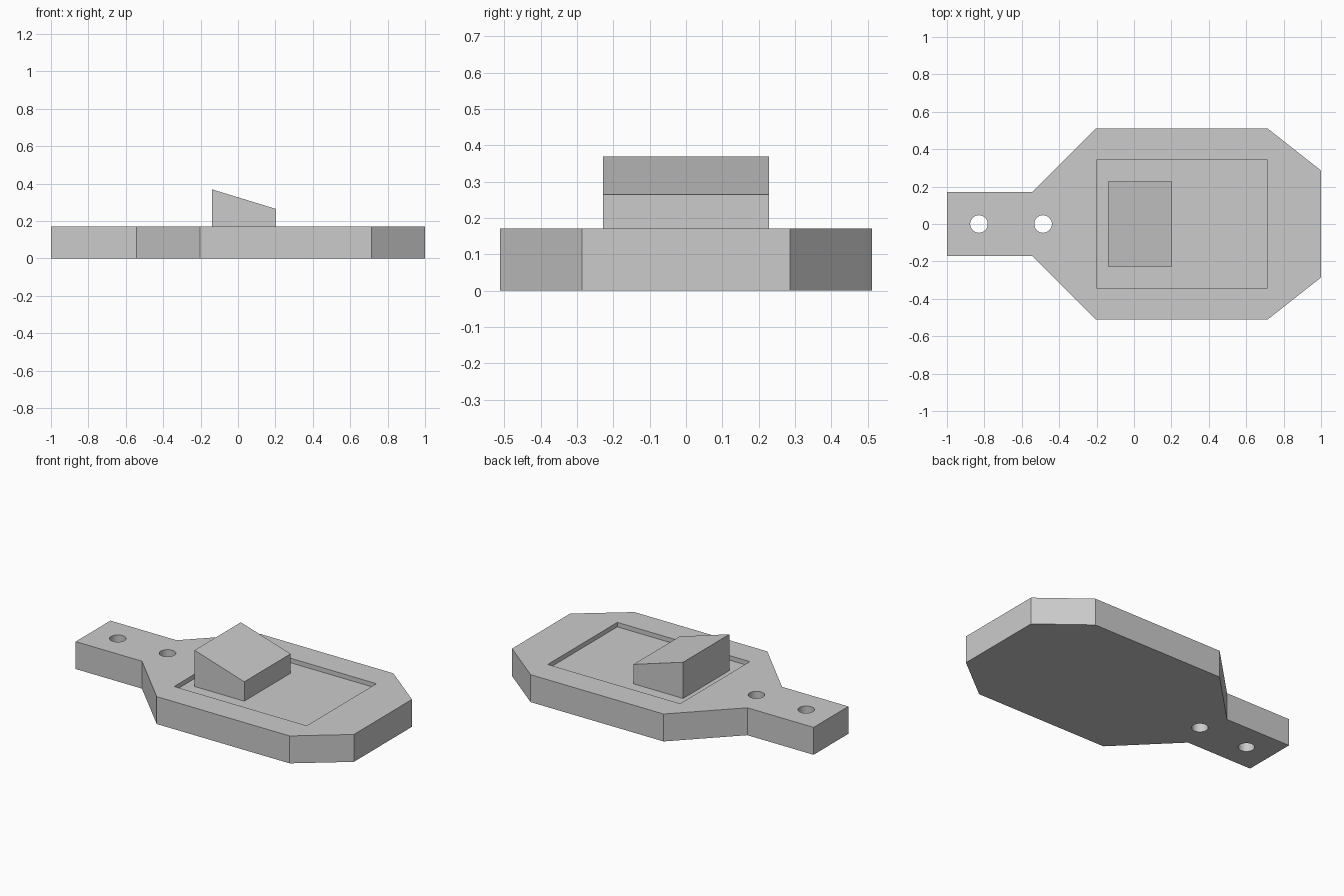
import bpy, bmesh, math

if "Cube" in bpy.data.objects:
    bpy.data.objects.remove(bpy.data.objects["Cube"], do_unlink=True)

grey = bpy.data.materials.new("light grey")
grey.use_nodes = True
grey.diffuse_color = (0.6, 0.6, 0.6, 1)
grey.node_tree.nodes["Principled BSDF"].inputs["Base Color"].default_value = (0.6, 0.6, 0.6, 1)

TOP = 0.171
FLOOR = 0.143


def prism(name, profile, axis, start, end):
    """Extrude a 2D profile along 'z' (profile in xy) or 'y' (profile in xz)."""
    bm = bmesh.new()
    place = (lambda a, b: (a, b, start)) if axis == "z" else (lambda a, b: (a, start, b))
    face = bm.faces.new([bm.verts.new(place(a, b)) for a, b in profile])
    new = bmesh.ops.extrude_face_region(bm, geom=[face])["geom"]
    for v in new:
        if isinstance(v, bmesh.types.BMVert):
            v.co[2 if axis == "z" else 1] = end
    bmesh.ops.recalc_face_normals(bm, faces=bm.faces)
    mesh = bpy.data.meshes.new(name)
    bm.to_mesh(mesh)
    bm.free()
    mesh.materials.append(grey)
    obj = bpy.data.objects.new(name, mesh)
    bpy.context.collection.objects.link(obj)
    return obj


def cut(target, cutter):
    cutter.hide_render = True
    bpy.context.view_layer.objects.active = target
    mod = target.modifiers.new("cut", "BOOLEAN")
    mod.operation, mod.solver, mod.object = "DIFFERENCE", "EXACT", cutter
    bpy.ops.object.modifier_apply(modifier=mod.name)
    bpy.data.objects.remove(cutter, do_unlink=True)


# Plate with a narrow tab, mirrored about the x axis
half = [(-1, 0.171), (-0.543, 0.171), (-0.203, 0.511), (0.714, 0.511), (1, 0.286)]
outline = half + [(x, -y) for x, y in reversed(half)]
plate = prism("base_plate", outline, "z", 0, TOP)

# Shallow rectangular recess
cut(plate, prism("recess_cutter",
                 [(-0.2, -0.343), (0.714, -0.343), (0.714, 0.343), (-0.2, 0.343)],
                 "z", FLOOR, TOP + 0.1))

# Two mounting holes through the tab
for x in (-0.829, -0.486):
    circle = [(x + 0.047 * math.cos(i * math.tau / 32), 0.047 * math.sin(i * math.tau / 32))
              for i in range(32)]
    cut(plate, prism("hole_cutter", circle, "z", -0.1, TOP + 0.1))

# Sloped block standing in the recess
block = prism("sloped_block",
              [(-0.14, FLOOR), (0.203, FLOOR), (0.203, 0.264), (-0.14, 0.369)],
              "y", -0.228, 0.228)

# Smooth hole walls, keep all corners crisp
bpy.ops.object.select_all(action="DESELECT")
plate.select_set(True)
bpy.context.view_layer.objects.active = plate
bpy.ops.object.shade_smooth_by_angle(angle=math.radians(25))
